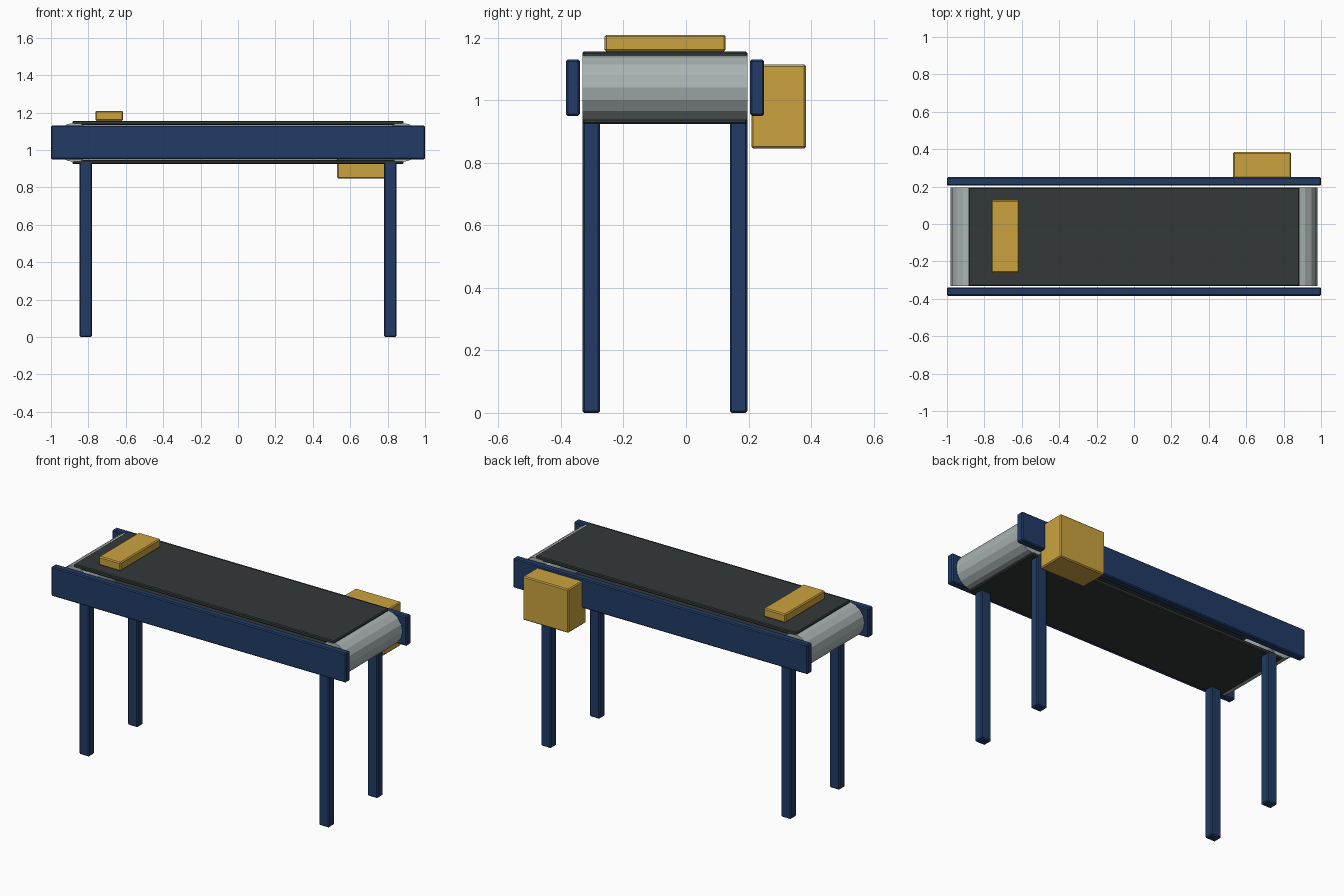
import bpy, bmesh, math
from mathutils import Matrix

if "Cube" in bpy.data.objects:
    bpy.data.objects.remove(bpy.data.objects["Cube"], do_unlink=True)


def material(name, rgb):
    mat = bpy.data.materials.new(name)
    mat.use_nodes = True
    color = (*rgb, 1.0)
    mat.diffuse_color = color
    mat.node_tree.nodes["Principled BSDF"].inputs["Base Color"].default_value = color
    return mat


navy = material("navy paint", (0.015, 0.044, 0.13))
rubber = material("dark rubber", (0.033, 0.04, 0.04))
steel = material("roller steel", (0.4, 0.45, 0.45))
amber = material("amber", (0.6, 0.37, 0.05))


def add_object(name, bm, mat):
    mesh = bpy.data.meshes.new(name)
    bm.to_mesh(mesh)
    bm.free()
    mesh.materials.append(mat)
    obj = bpy.data.objects.new(name, mesh)
    bpy.context.collection.objects.link(obj)
    return obj


def box(name, xs, ys, zs, mat, bevel=0.006):
    """Bevelled box spanning the given ranges."""
    spans = (xs, ys, zs)
    size = [max(s) - min(s) for s in spans]
    center = [sum(s) / 2 for s in spans]
    bm = bmesh.new()
    bmesh.ops.create_cube(bm, size=1, matrix=Matrix.Translation(center) @ Matrix.Diagonal((*size, 1)))
    obj = add_object(name, bm, mat)
    mod = obj.modifiers.new("soft edges", "BEVEL")
    mod.width = bevel
    mod.segments = 1
    return obj


BELT_Y = (-0.331, 0.196)
AXLE_Z = 1.04
ROLLER_R = 0.105

# Side rails
box("front_rail", (-1, 1), (-0.384, -0.339), (0.95, 1.13), navy)
box("back_rail", (-1, 1), (0.205, 0.25), (0.95, 1.13), navy)

# Upper and lower belt runs
box("belt_top", (-0.885, 0.885), BELT_Y, (1.133, 1.156), rubber, 0.005)
box("belt_bottom", (-0.885, 0.885), BELT_Y, (0.924, 0.947), rubber, 0.005)

# End rollers and legs, mirrored left and right
for side, s in (("left", 1), ("right", -1)):
    bm = bmesh.new()
    center = Matrix.Translation((s * 0.875, sum(BELT_Y) / 2, AXLE_Z))
    bmesh.ops.create_cone(bm, cap_ends=True, segments=16, radius1=ROLLER_R, radius2=ROLLER_R,
                          depth=BELT_Y[1] - BELT_Y[0],
                          matrix=center @ Matrix.Rotation(math.pi / 2, 4, "X"))
    add_object(side + "_roller", bm, steel)
    for end, ys in (("front", (-0.331, -0.275)), ("back", (0.14, 0.196))):
        box(f"{end}_{side}_leg", (s * 0.78, s * 0.848), ys, (0, 0.935), navy)

# Drive motor housing and the parcel on the belt
box("motor_box", (0.53, 0.84), (0.209, 0.384), (0.846, 1.114), amber)
box("parcel", (-0.763, -0.615), (-0.261, 0.127), (1.156, 1.209), amber)
